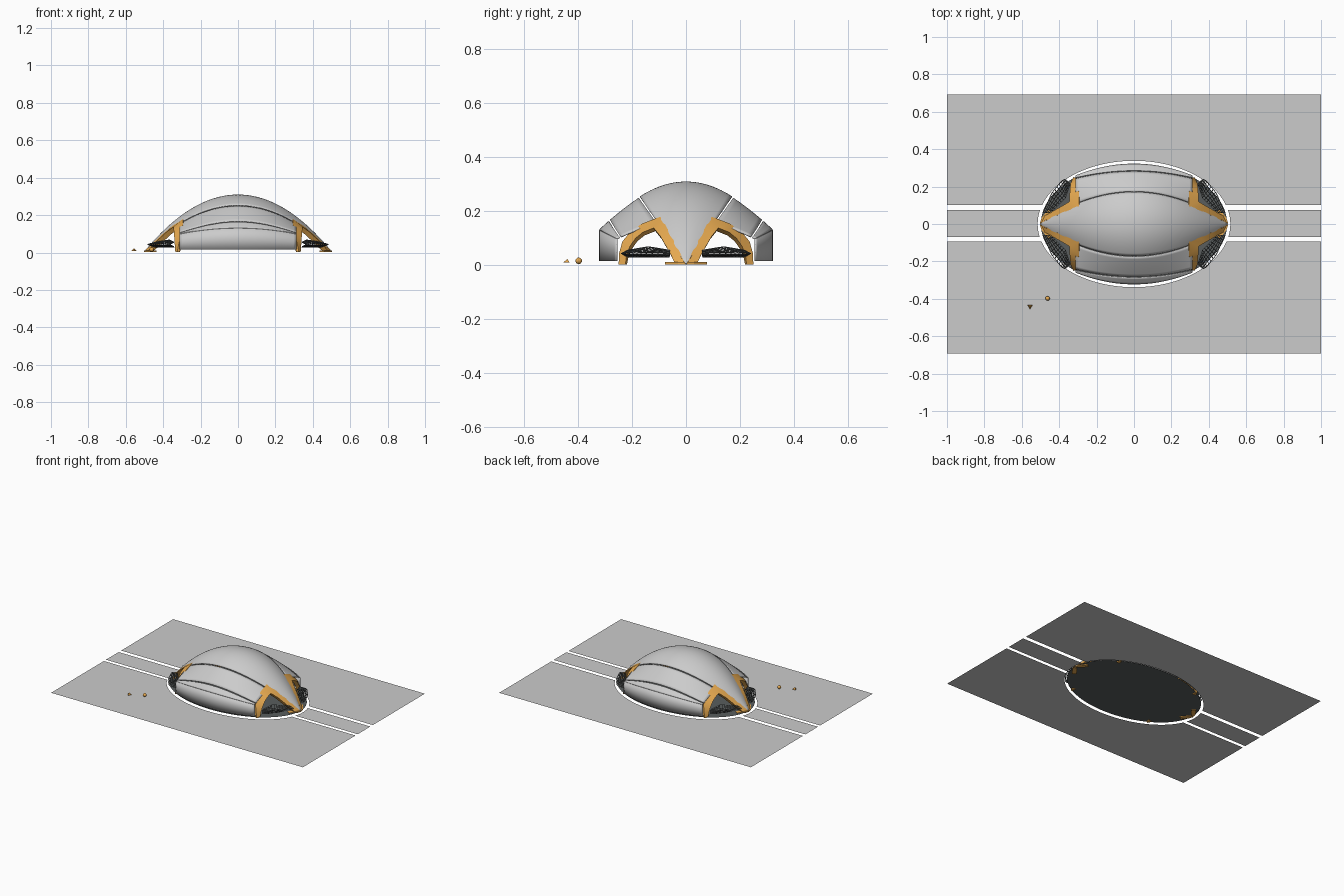
import bpy, bmesh, math
from math import sin, cos, pi

if "Cube" in bpy.data.objects:
    bpy.data.objects.remove(bpy.data.objects["Cube"])


def material(name, rgb):
    m = bpy.data.materials.new(name)
    m.diffuse_color = (*rgb, 1)
    m.use_nodes = True
    m.node_tree.nodes["Principled BSDF"].inputs["Base Color"].default_value = m.diffuse_color
    return m


ORANGE = material("orange", (0.8, 0.4, 0.08))
DARK = material("dark_grey", (0.1, 0.11, 0.11))


def make(name, verts, faces, mat=None, mirror=None, thick=0, offset=0, smooth=True):
    me = bpy.data.meshes.new(name)
    me.from_pydata(verts, [], faces)
    bm = bmesh.new()
    bm.from_mesh(me)
    bmesh.ops.remove_doubles(bm, verts=bm.verts, dist=1e-5)
    bmesh.ops.recalc_face_normals(bm, faces=bm.faces)
    if sum(f.normal.z * f.calc_area() for f in bm.faces) < -1e-6:
        bmesh.ops.reverse_faces(bm, faces=bm.faces)
    bm.to_mesh(me)
    bm.free()
    ob = bpy.data.objects.new(name, me)
    bpy.context.collection.objects.link(ob)
    if mat:
        me.materials.append(mat)
    if smooth:
        bpy.ops.object.select_all(action='DESELECT')
        ob.select_set(True)
        bpy.context.view_layer.objects.active = ob
        bpy.ops.object.shade_smooth_by_angle(angle=math.radians(35))
    if thick:
        s = ob.modifiers.new("thickness", 'SOLIDIFY')
        s.thickness, s.offset = thick, offset
    if mirror:
        m = ob.modifiers.new("mirror", 'MIRROR')
        m.use_axis = mirror
    return ob


def surface(name, fn, nu, nv, **kw):
    verts = [fn(i / nu, j / nv) for i in range(nu + 1) for j in range(nv + 1)]
    w = nv + 1
    faces = [(i * w + j, (i + 1) * w + j, (i + 1) * w + j + 1, i * w + j + 1)
             for i in range(nu) for j in range(nv)]
    return make(name, verts, faces, **kw)


def path(pts, t):
    k = t * (len(pts) - 1)
    i = min(int(k), len(pts) - 2)
    return [a + (b - a) * (k - i) for a, b in zip(pts[i], pts[i + 1])]


def lerp(a, b, t):
    return [p + (q - p) * t for p, q in zip(a, b)]


def rise(x):
    return 1 - 4 * x * x


# Central leaf-shaped roof shell
def centre(u, v):
    x = -0.498 + 0.996 * u
    s = 2 * v - 1
    return (x, 0.17 * s * rise(x), (0.305 - 0.055 * s * s) * rise(x) + 0.002)


surface("centre_shell", centre, 64, 24, thick=0.006)

# Side roof shells, split by a seam, with a curved wall below
XE = 0.312


def eave(x):
    return (x, 0.32 - 0.65 * x * x, 0.13 - 0.33 * x * x)


def side(x, v):
    f = rise(x)
    p = lerp((x, 0.17 * f, 0.25 * f), eave(x), v)
    p[2] += 0.02 * v * (1 - v)
    return p


def seam(x):
    return 0.75 + 1.7 * x * x


def xs(u):
    return XE * (2 * u - 1)


surface("side_shell", lambda u, v: side(xs(u), 0.025 + v * (seam(xs(u)) - 0.04)),
        40, 8, mirror=(False, True, False), thick=0.006)
surface("eave_shell", lambda u, v: side(xs(u), seam(xs(u)) + 0.015 + v * (0.985 - seam(xs(u)))),
        40, 4, mirror=(False, True, False), thick=0.006)
surface("side_wall", lambda u, v: (xs(u), eave(xs(u))[1], 0.015 + v * (eave(xs(u))[2] - 0.015)),
        40, 2, mirror=(False, True, False), thick=0.006)

# Four orange entrance arches, each wrapping from a side leg to the tip
outer = [(0.325, 0.25, 0.003), (0.317, 0.248, 0.045), (0.305, 0.236, 0.088), (0.297, 0.205, 0.125),
         (0.295, 0.165, 0.153), (0.293, 0.092, 0.181), (0.35, 0.073, 0.143),
         (0.41, 0.047, 0.094), (0.46, 0.023, 0.048), (0.502, 0.004, 0.003)]
inner = [(0.335, 0.225, 0.003), (0.338, 0.22, 0.04), (0.34, 0.208, 0.07), (0.342, 0.187, 0.1),
         (0.344, 0.16, 0.122), (0.345, 0.12, 0.138), (0.385, 0.096, 0.108),
         (0.425, 0.074, 0.07), (0.458, 0.055, 0.036), (0.485, 0.04, 0.003)]
back_in = [(x - 0.025, y - 0.006, max(z - 0.012, 0.003)) for x, y, z in inner]
back_out = [(x - 0.012, y - 0.004, max(z - 0.02, 0.003)) for x, y, z in outer]
loops = [outer, inner, back_in, back_out]
n = len(outer)
verts = [loops[j][i] for i in range(n) for j in range(4)]
faces = [(i * 4 + j, i * 4 + (j + 1) % 4, i * 4 + 4 + (j + 1) % 4, i * 4 + 4 + j)
         for i in range(n - 1) for j in range(4)]
faces += [(0, 1, 2, 3), tuple(4 * n - 4 + j for j in range(4))]
make("entrance_arch", verts, faces, mat=ORANGE, mirror=(True, True, False))

# Orange foot pads at the tips
pad = [(0.435, 0.06), (0.46, 0.078), (0.495, 0.03), (0.503, 0.004), (0.47, 0.015)]
k = len(pad)
make("foot_pad", [(x, y, z) for z in (0.003, 0.011) for x, y in pad],
     [tuple(range(k)), tuple(range(k, 2 * k))] +
     [(i, (i + 1) % k, k + (i + 1) % k, k + i) for i in range(k)],
     mat=ORANGE, mirror=(True, True, False), smooth=False)

# Lattice entrance canopies: a wedge-section grid
wall_line = [(0.34, 0.215, 0.055), (0.365, 0.14, 0.068), (0.445, 0.06, 0.055)]
rim_line = [(0.365, 0.24, 0.043), (0.385, 0.233, 0.043), (0.44, 0.165, 0.043), (0.485, 0.06, 0.043)]


def canopy(u, v):
    a, b = path(wall_line, u), path(rim_line, u)
    if v > 0.5:
        a[2] = 0.03
    return lerp(a, b, 1 - abs(2 * v - 1))


ob = surface("canopy_lattice", canopy, 14, 10, mat=DARK, smooth=False)
w = ob.modifiers.new("lattice", 'WIREFRAME')
w.thickness = 0.004
m = ob.modifiers.new("mirror", 'MIRROR')
m.use_axis = (True, True, False)

# Dark oval floor
N = 96
make("floor", [(0.498 * cos(2 * pi * i / N), 0.322 * sin(2 * pi * i / N), 0.008) for i in range(N)],
     [tuple(range(N))], mat=DARK, smooth=False)

# Ground plates around the oval, separated by two narrow channels
HX, HY = 0.515, 0.338


def arc(y0, y1, steps, sx=1):
    a0, a1 = math.asin(y0 / HY), math.asin(y1 / HY)
    return [(sx * HX * cos(a0 + (a1 - a0) * i / steps), HY * sin(a0 + (a1 - a0) * i / steps))
            for i in range(steps + 1)]


def plate(name, sy, edge):
    inside = arc(edge, HY, 24)
    for sx, part in ((1, "right"), (-1, "left")):
        v, f = [], []
        for i, (x, y) in enumerate(inside):
            v += [(sx * x, sy * y, 0), (sx, sy * y, 0)]
            if i:
                f.append((2 * i - 2, 2 * i - 1, 2 * i + 1, 2 * i))
        b = len(v)
        v += [(sx, sy * 0.692, 0), (0, sy * 0.692, 0)]
        f.append((b - 2, b - 1, b, b + 1))
        make(f"{name}_{part}", v, f, smooth=False)


plate("back_ground", 1, 0.102)
plate("front_ground", -1, 0.094)
for sx, part in ((1, "right"), (-1, "left")):
    pts = arc(-0.07, 0.074, 8, sx) + [(sx, 0.074), (sx, -0.07)]
    make("path_" + part, [(x, y, 0) for x, y in pts], [tuple(range(len(pts)))], smooth=False)

# Small paving slab
make("paving_slab", [(-0.3, -0.475, 0.002), (-0.19, -0.475, 0.002),
                     (-0.19, -0.37, 0.002), (-0.3, -0.37, 0.002)], [(0, 1, 2, 3)], smooth=False)

# Two small orange garden sculptures
bpy.ops.mesh.primitive_uv_sphere_add(segments=16, ring_count=8, radius=0.012, location=(-0.462, -0.398, 0.016))
ball = bpy.context.object
ball.name = "ball_sculpture"
ball.data.materials.append(ORANGE)
bpy.ops.object.shade_smooth_by_angle()
bpy.ops.mesh.primitive_cone_add(vertices=3, radius1=0.016, radius2=0, depth=0.014,
                                location=(-0.556, -0.44, 0.016), rotation=(0, 0, pi))
cone = bpy.context.object
cone.name = "pointed_sculpture"
cone.data.materials.append(ORANGE)
